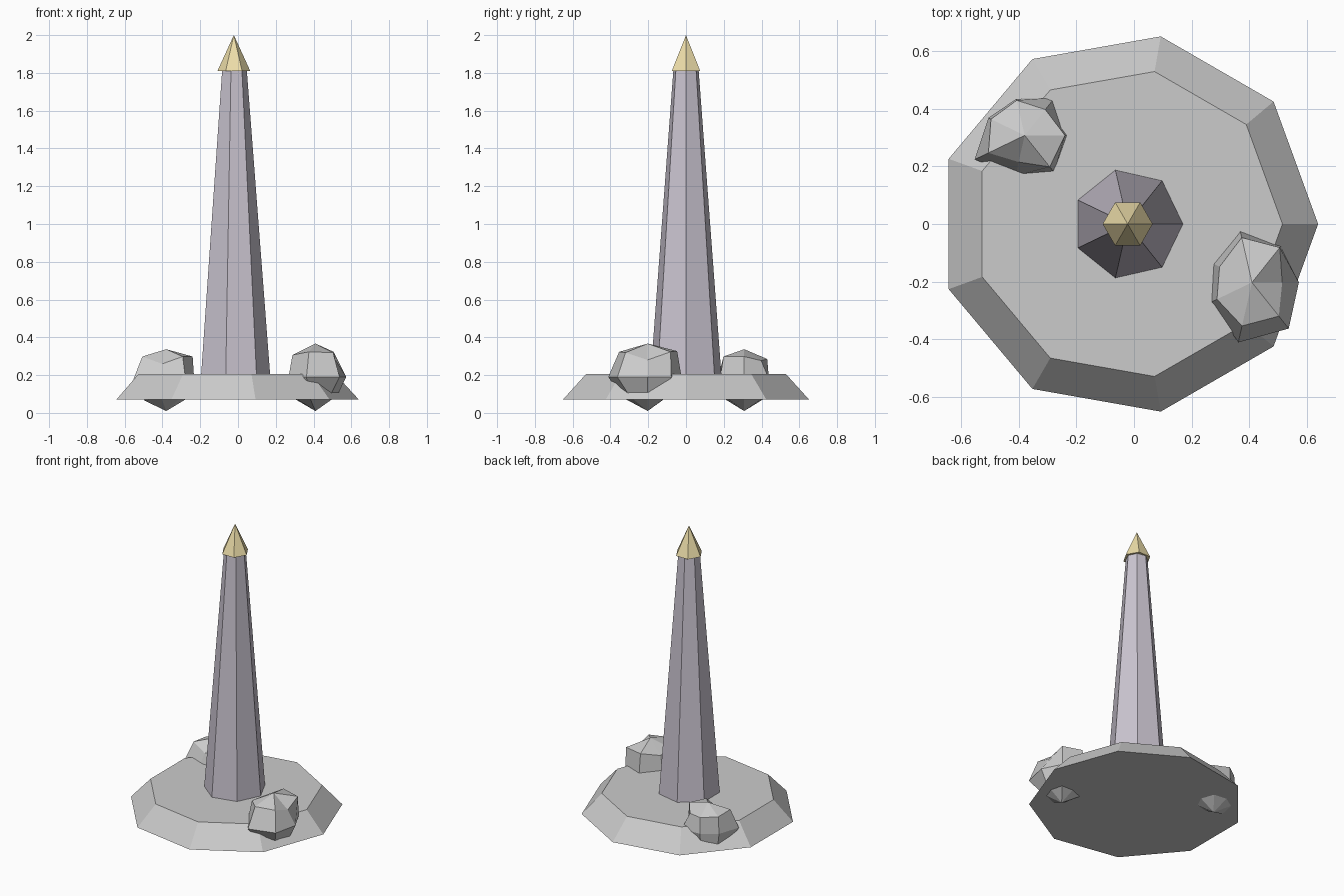
import bpy, bmesh
from math import cos, sin, tau

if "Cube" in bpy.data.objects:
    bpy.data.objects.remove(bpy.data.objects["Cube"])


def make_part(name, sides, centre, rings, colour=None):
    """Stack polygon rings (z, radius or list of radii); radius 0 makes a pole."""
    bm = bmesh.new()
    loops = []
    for z, radii in rings:
        if radii == 0:
            loops.append([bm.verts.new((centre[0], centre[1], z))])
            continue
        ring = []
        for i in range(sides):
            a = tau * i / sides
            r = radii[i] if isinstance(radii, list) else radii
            zi = z[i] if isinstance(z, list) else z
            ring.append(bm.verts.new((centre[0] + r * cos(a), centre[1] + r * sin(a), zi)))
        loops.append(ring)
    for low, high in zip(loops, loops[1:]):
        for i in range(sides):
            j = (i + 1) % sides
            if len(low) == 1:
                bm.faces.new((low[0], high[j], high[i]))
            elif len(high) == 1:
                bm.faces.new((low[i], low[j], high[0]))
            else:
                bm.faces.new((low[i], low[j], high[j], high[i]))
    for end in (loops[0], loops[-1]):
        if len(end) > 1:
            bm.faces.new(end)
    bmesh.ops.recalc_face_normals(bm, faces=bm.faces)
    mesh = bpy.data.meshes.new(name)
    bm.to_mesh(mesh)
    bm.free()
    obj = bpy.data.objects.new(name, mesh)
    bpy.context.collection.objects.link(obj)
    if colour:
        mat = bpy.data.materials.new(name + "_colour")
        mat.diffuse_color = (*colour, 1)
        mat.use_nodes = True
        mat.node_tree.nodes["Principled BSDF"].inputs["Base Color"].default_value = mat.diffuse_color
        mesh.materials.append(mat)
    return obj


def make_rock(name, centre, mid, bottom, top, upper, equator, lower):
    """Seven-sided irregular boulder; bulging vertices also rise or sink."""
    k = 0.86
    make_part(name, 7, centre, [
        (bottom, 0),
        ([mid - k * r for r in lower], lower),
        (mid, equator),
        ([mid + k * r for r in upper], upper),
        (top, 0)])


axis = (-0.022, 0)

# nine-sided sloped plinth
make_part("base", 9, axis, [(0.07, 0.662), (0.205, 0.538)])

# tapered seven-sided shaft
make_part("shaft", 7, axis, [(0.205, 0.192), (1.81, 0.069)], (0.60, 0.56, 0.64))

# six-sided gold tip
make_part("cap", 6, axis, [(1.81, 0.087), (2.0, 0)], (0.85, 0.73, 0.40))

# boulders resting on the plinth edge
make_rock("right_rock", (0.41, -0.203), 0.19, 0.01, 0.367,
          [0.105, 0.155, 0.160, 0.125, 0.135, 0.155, 0.150],
          [0.163, 0.160, 0.184, 0.150, 0.158, 0.214, 0.205],
          [0.115, 0.125, 0.115, 0.130, 0.125, 0.130, 0.120])
make_rock("left_rock", (-0.38, 0.308), 0.178, 0.01, 0.337,
          [0.140, 0.115, 0.125, 0.130, 0.140, 0.095, 0.140],
          [0.148, 0.168, 0.130, 0.140, 0.193, 0.143, 0.164],
          [0.115, 0.120, 0.115, 0.120, 0.130, 0.115, 0.115])
